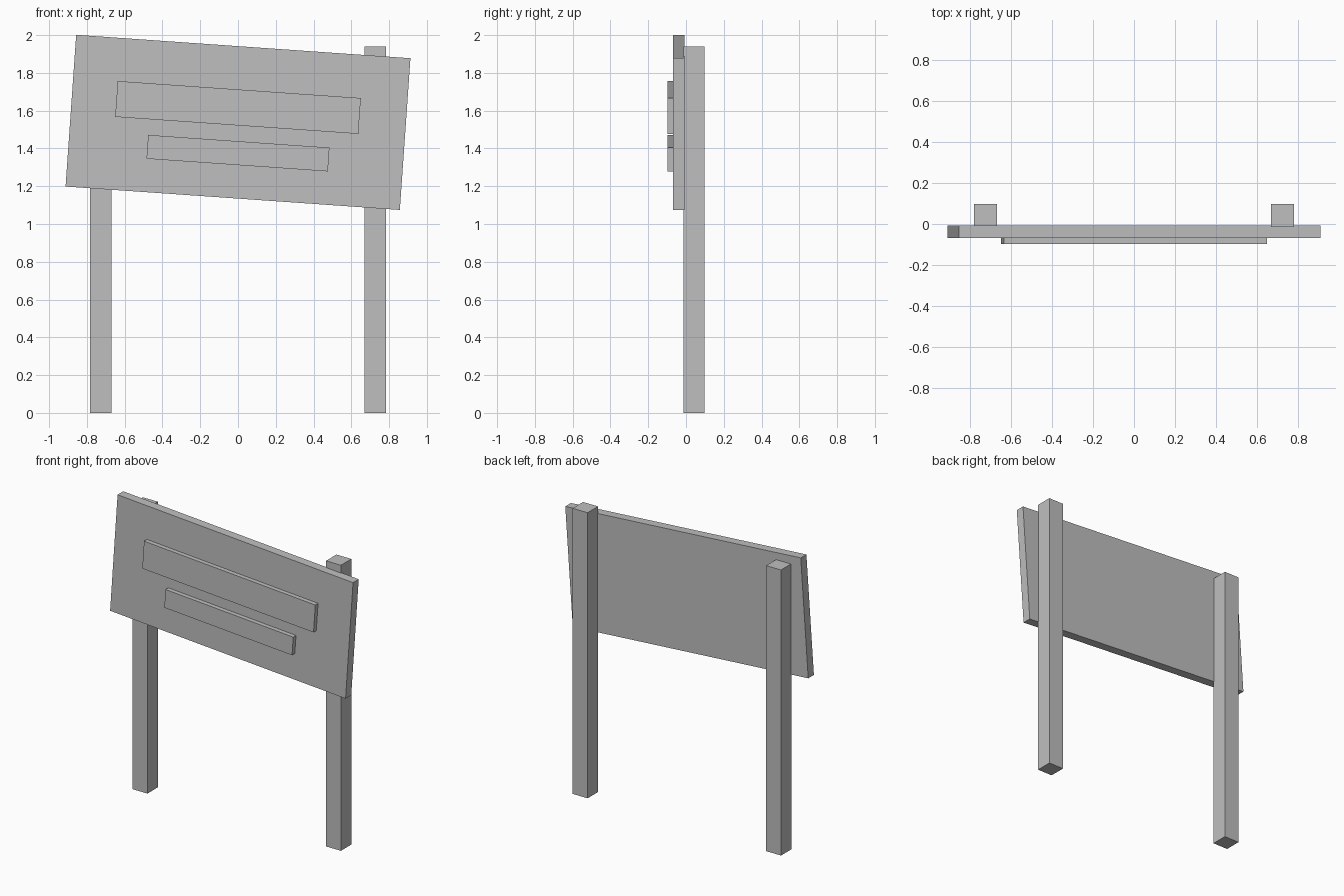
import bpy
from math import radians

if "Cube" in bpy.data.objects:
    bpy.data.objects.remove(bpy.data.objects["Cube"], do_unlink=True)

# Single plain grey for the whole sign
grey = bpy.data.materials.new("plain grey")
grey.use_nodes = True
colour = (0.52, 0.52, 0.52, 1)
grey.diffuse_color = colour
grey.node_tree.nodes["Principled BSDF"].inputs["Base Color"].default_value = colour

TILT = radians(4)


def box(name, x, z, width, height, y_front, y_back, tilt=0):
    """Box centred at x, z, spanning y_front to y_back, turned about y."""
    bpy.ops.mesh.primitive_cube_add(size=1, location=(x, (y_front + y_back) / 2, z))
    obj = bpy.context.object
    obj.name = name
    obj.scale = (width, y_back - y_front, height)
    bpy.ops.object.transform_apply(location=False, rotation=False, scale=True)
    obj.rotation_euler.y = tilt
    obj.data.materials.append(grey)
    return obj


# Two upright posts
for side, x in (("left", 0.727), ("right", -0.727)):
    box(side + "_post", x, 0.97, 0.112, 1.94, -0.014, 0.098)

# Crooked board with two raised strips on its front
box("board", 0, 1.538, 1.774, 0.805, -0.069, -0.008, TILT)
box("upper_strip", 0, 1.617, 1.29, 0.19, -0.099, -0.066, TILT)
box("lower_strip", 0, 1.375, 0.962, 0.126, -0.099, -0.066, TILT)
